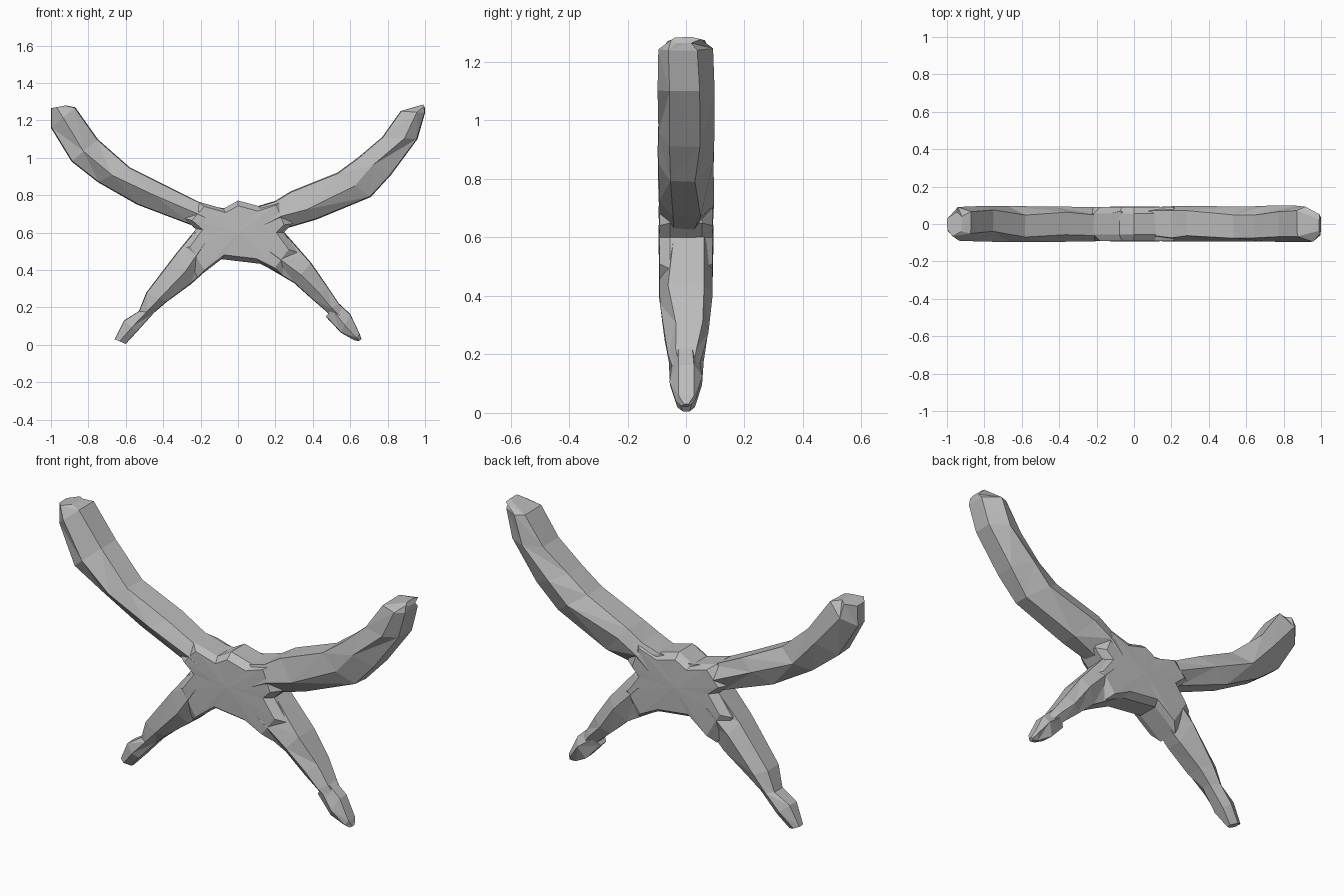
import bpy
import bmesh
import random
from mathutils import Vector

random.seed(11)

default_cube = bpy.data.objects.get("Cube")
if default_cube:
    bpy.data.objects.remove(default_cube, do_unlink=True)

# One plain grey for the whole branch
grey = bpy.data.materials.new("plain grey")
grey.use_nodes = True
grey.diffuse_color = (0.5, 0.5, 0.5, 1)
grey.node_tree.nodes["Principled BSDF"].inputs["Base Color"].default_value = grey.diffuse_color

# Six-sided section: across the limb, then along its depth
SECTION = [(0.95, -0.6), (1, 0.6), (0.1, 1), (-1, 0.45), (-0.95, -0.5), (-0.1, -1)]


def bridge(bm, ring, following):
    """Join two rings, splitting each panel on a varying diagonal."""
    count = len(ring)
    for i in range(count):
        j = (i + 1) % count
        a, b, c, d = ring[i], ring[j], following[j], following[i]
        if random.random() < 0.5:
            panels = ((a, b, c), (a, c, d))
        else:
            panels = ((a, b, d), (b, c, d))
        for panel in panels:
            bm.faces.new(panel)


def finish(name, bm):
    """Turn the bmesh into a flat-shaded grey object."""
    bmesh.ops.recalc_face_normals(bm, faces=bm.faces[:])
    mesh = bpy.data.meshes.new(name)
    bm.to_mesh(mesh)
    bm.free()
    mesh.materials.append(grey)
    part = bpy.data.objects.new(name, mesh)
    bpy.context.scene.collection.objects.link(part)


def make_limb(name, stations):
    """Loft a faceted limb through (upper x, z, lower x, z, half depth) stations."""
    bm = bmesh.new()
    rings = []
    for ux, uz, lx, lz, depth in stations:
        upper, lower = Vector((ux, 0, uz)), Vector((lx, 0, lz))
        middle, half = (upper + lower) / 2, (upper - lower) / 2
        ring = []
        for across, along in SECTION:
            if abs(along) == 1:
                across += random.uniform(-0.25, 0.25)
                along *= random.uniform(0.97, 1.03)
            else:
                along += random.uniform(-0.2, 0.2)
            point = middle + half * across
            point.y = depth * along
            ring.append(bm.verts.new(point))
        rings.append(ring)
    for ring, following in zip(rings, rings[1:]):
        bridge(bm, ring, following)
    bm.faces.new(rings[0])
    bm.faces.new(rings[-1])
    finish(name, bm)


def make_hub(name, outline, centre, layers):
    """Stack scaled outlines through the depth and close each side with a fan."""
    bm = bmesh.new()
    rings = []
    for y, scale in layers:
        ring = []
        for x, z in outline:
            point = centre.lerp(Vector((x, 0, z)), scale)
            point.y = y
            ring.append(bm.verts.new(point))
        rings.append(ring)
    for ring, following in zip(rings, rings[1:]):
        bridge(bm, ring, following)
    for ring in (rings[0], rings[-1]):
        peak = bm.verts.new((centre.x, ring[0].co.y * 1.05, centre.z))
        for a, b in zip(ring, ring[1:] + ring[:1]):
            bm.faces.new((a, b, peak))
    finish(name, bm)


# Arms, from the tip in to the hub
right_arm = [
    (-0.92, 1.28, -1.0, 1.265, 0.065),
    (-0.87, 1.27, -1.0, 1.16, 0.092),
    (-0.75, 1.1, -0.89, 0.98, 0.096),
    (-0.58, 0.95, -0.75, 0.87, 0.096),
    (-0.36, 0.84, -0.54, 0.75, 0.095),
    (-0.18, 0.75, -0.25, 0.64, 0.093),
    (-0.08, 0.73, -0.09, 0.5, 0.09),
    (0.03, 0.74, 0.02, 0.5, 0.08),
]
left_arm = [
    (0.99, 1.285, 1.0, 1.265, 0.05),
    (0.87, 1.25, 1.0, 1.24, 0.092),
    (0.77, 1.11, 0.96, 1.1, 0.096),
    (0.64, 1.0, 0.82, 0.91, 0.096),
    (0.53, 0.92, 0.71, 0.79, 0.096),
    (0.28, 0.82, 0.42, 0.67, 0.095),
    (0.2, 0.77, 0.25, 0.62, 0.093),
    (0.1, 0.74, 0.11, 0.5, 0.09),
    (-0.03, 0.74, -0.02, 0.5, 0.08),
]

# Legs, from inside the hub down to the feet
right_leg = [
    (-0.12, 0.69, 0.02, 0.5, 0.075),
    (-0.24, 0.6, -0.1, 0.46, 0.092),
    (-0.33, 0.49, -0.25, 0.325, 0.09),
    (-0.49, 0.28, -0.38, 0.23, 0.075),
    (-0.53, 0.18, -0.45, 0.17, 0.06),
    (-0.61, 0.13, -0.54, 0.07, 0.055),
    (-0.66, 0.03, -0.6, 0.005, 0.03),
]
left_leg = [
    (0.1, 0.68, -0.02, 0.5, 0.075),
    (0.25, 0.6, 0.13, 0.43, 0.092),
    (0.39, 0.44, 0.3, 0.33, 0.09),
    (0.48, 0.31, 0.4, 0.24, 0.075),
    (0.54, 0.22, 0.47, 0.18, 0.06),
    (0.58, 0.16, 0.53, 0.12, 0.04),
]
left_foot = [
    (0.53, 0.23, 0.47, 0.15, 0.045),
    (0.6, 0.165, 0.55, 0.065, 0.055),
    (0.65, 0.06, 0.62, 0.025, 0.035),
    (0.66, 0.03, 0.645, 0.02, 0.015),
]

# Broad flat-sided hub that webs the four limbs together
hub_outline = [
    (0, 0.775), (0.13, 0.74), (0.25, 0.78), (0.3, 0.65), (0.25, 0.6), (0.33, 0.49),
    (0.24, 0.37), (0.12, 0.43), (-0.09, 0.455), (-0.22, 0.355), (-0.31, 0.51),
    (-0.23, 0.62), (-0.3, 0.68), (-0.22, 0.77), (-0.08, 0.73),
]
hub_layers = [(-0.09, 0.82), (-0.055, 0.98), (0.055, 0.98), (0.09, 0.82)]

make_limb("right_arm", right_arm)
make_limb("left_arm", left_arm)
make_limb("right_leg", right_leg)
make_limb("left_leg", left_leg)
make_limb("left_foot", left_foot)
make_hub("hub", hub_outline, Vector((0, 0, 0.6)), hub_layers)
